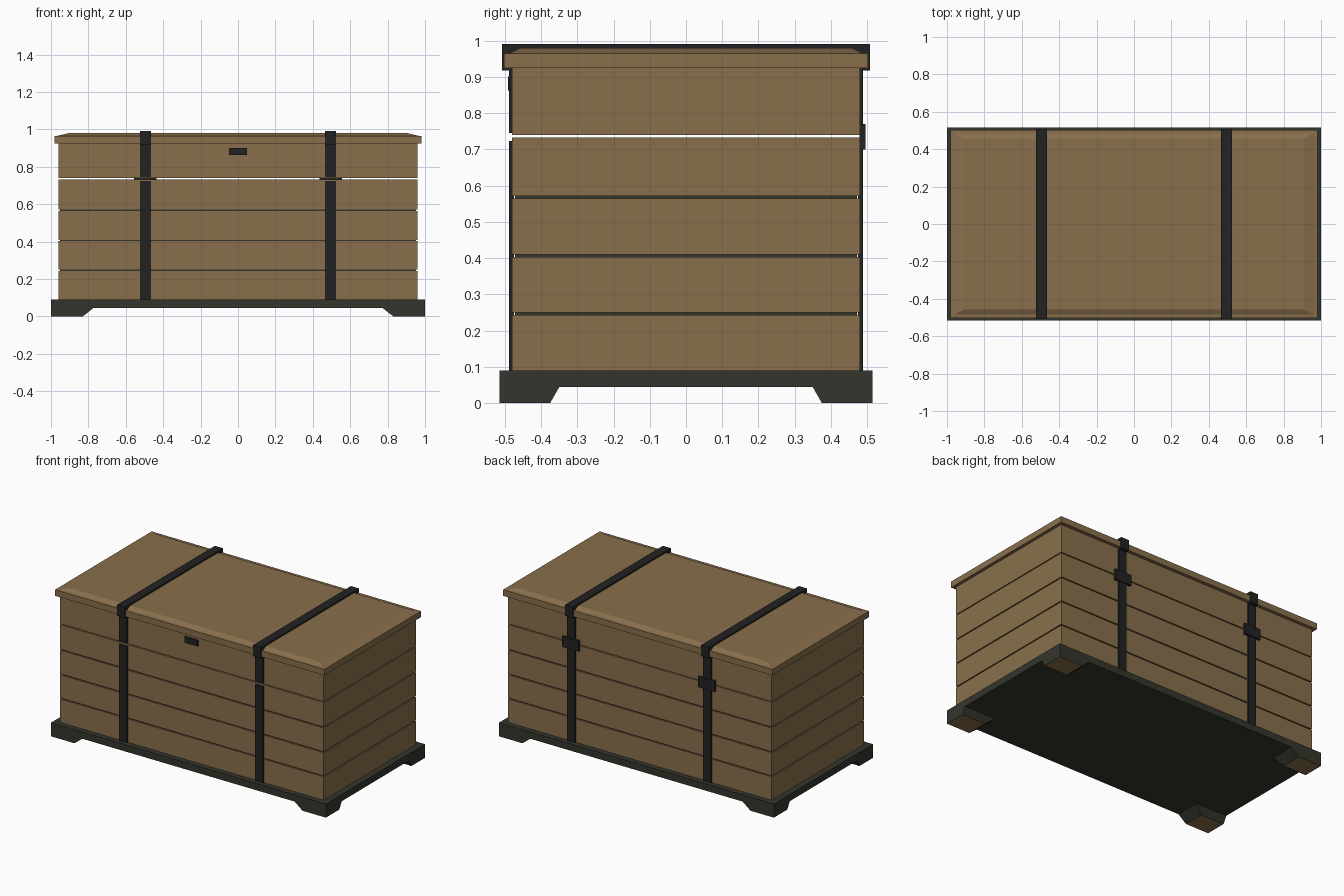
import bpy, bmesh

if "Cube" in bpy.data.objects:
    bpy.data.objects.remove(bpy.data.objects["Cube"])


def material(name, rgb):
    m = bpy.data.materials.new(name)
    m.diffuse_color = (*rgb, 1)
    m.use_nodes = True
    m.node_tree.nodes["Principled BSDF"].inputs["Base Color"].default_value = m.diffuse_color
    return m


WOOD = material("oak_wood", (0.25, 0.159, 0.072))
CHARCOAL = material("charcoal_trim", (0.0356, 0.0356, 0.0273))
IRON = material("black_iron", (0.016, 0.016, 0.016))


def finish(name, bm, *mats):
    bmesh.ops.recalc_face_normals(bm, faces=bm.faces)
    mesh = bpy.data.meshes.new(name)
    bm.to_mesh(mesh)
    bm.free()
    for m in mats:
        mesh.materials.append(m)
    ob = bpy.data.objects.new(name, mesh)
    bpy.context.collection.objects.link(ob)
    return ob


def loft(name, rings, *mats):
    """Stack rectangles (x0, x1, y0, y1, z) into a closed solid."""
    bm = bmesh.new()
    loops = [[bm.verts.new(p) for p in ((a, c, z), (b, c, z), (b, d, z), (a, d, z))]
             for a, b, c, d, z in rings]
    for lo, hi in zip(loops, loops[1:]):
        for i in range(4):
            j = (i + 1) % 4
            bm.faces.new((lo[i], lo[j], hi[j], hi[i]))
    bm.faces.new(loops[0])
    bm.faces.new(loops[-1])
    return finish(name, bm, *mats)


def box(name, x0, x1, y0, y1, z0, z1, mat):
    return loft(name, [(x0, x1, y0, y1, z0), (x0, x1, y0, y1, z1)], mat)


# Base plate and four tapered feet with bare wood soles
box("base_plate", -1, 1, -0.515, 0.515, 0.045, 0.09, CHARCOAL)
for sx in (-1, 1):
    for sy in (-1, 1):
        rings = []
        for ix, iy, z in ((0.83, 0.375, 0), (0.77, 0.348, 0.047)):
            xs, ys = sorted((sx * ix, sx)), sorted((sy * iy, sy * 0.515))
            rings.append((*xs, *ys, z))
        foot = loft("foot", rings, CHARCOAL, WOOD)
        for f in foot.data.polygons:
            if f.center.z < 0.001:
                f.material_index = 1

# Body: dark core showing in the grooves between stacked planks
BX, BY = 0.96, 0.48
box("body_core", -BX + 0.008, BX - 0.008, -BY + 0.008, BY - 0.008, 0.09, 0.70, CHARCOAL)
for z0, z1 in ((0.09, 0.2435), (0.2505, 0.4025), (0.4095, 0.5645), (0.5715, 0.733)):
    box("body_plank", -BX, BX, -BY, BY, z0, z1, WOOD)

# Lid: wall board and overhanging top with a raised, sloped panel
box("lid_wall", -BX, BX, -BY, BY, 0.739, 0.926, WOOD)
loft("lid_top", [(-x, x, -y, y, z) for x, y, z in (
    (0.98, 0.502, 0.925), (0.98, 0.502, 0.965),
    (0.963, 0.485, 0.966), (0.905, 0.457, 0.98))], WOOD)

# Iron straps and back hinges
U_PROFILE = [(-0.508, 0.917), (-0.508, 0.99), (0.508, 0.99), (0.508, 0.917),
             (0.48, 0.917), (0.48, 0.962), (-0.48, 0.962), (-0.48, 0.917)]
for cx in (-0.495, 0.495):
    x0, x1 = cx - 0.029, cx + 0.029
    bm = bmesh.new()
    face = bm.faces.new([bm.verts.new((x0, y, z)) for y, z in U_PROFILE])
    ext = bmesh.ops.extrude_face_region(bm, geom=[face])
    bmesh.ops.translate(bm, vec=(x1 - x0, 0, 0),
                        verts=[v for v in ext["geom"] if isinstance(v, bmesh.types.BMVert)])
    finish("lid_strap", bm, IRON)
    for y0, y1 in ((-0.488, -0.475), (0.475, 0.488)):
        box("body_strap", x0, x1, y0, y1, 0.09, 0.723, IRON)
        box("lid_wall_strap", x0, x1, y0, y1, 0.745, 0.92, IRON)
    box("hinge", cx - 0.06, cx + 0.06, 0.478, 0.495, 0.70, 0.77, IRON)

# Latch plate on the front of the lid
box("latch_plate", -0.047, 0.047, -0.491, -0.475, 0.862, 0.901, IRON)
